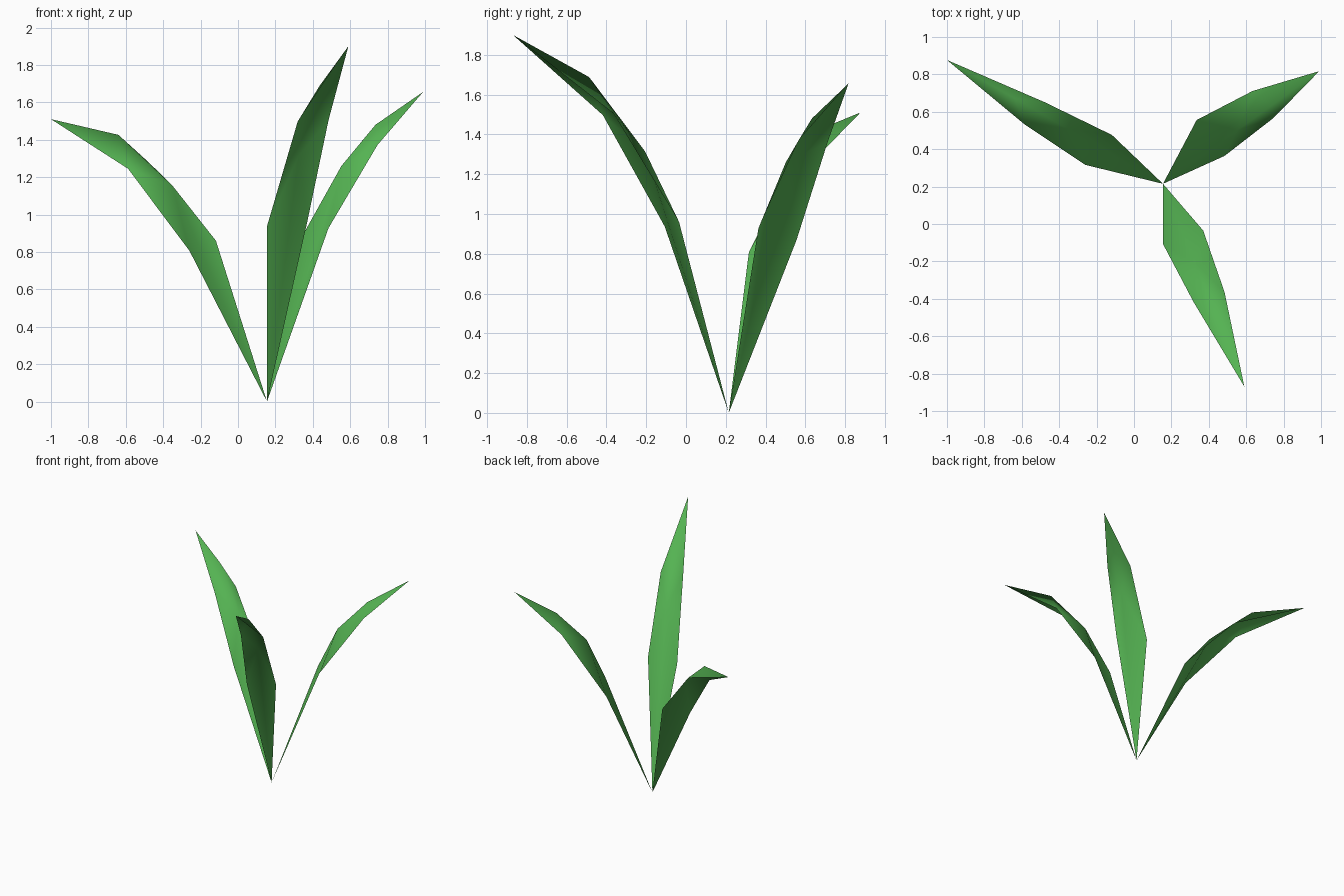
import bpy, bmesh

if "Cube" in bpy.data.objects:
    bpy.data.objects.remove(bpy.data.objects["Cube"])

green = bpy.data.materials.new("leaf green")
green.diffuse_color = (0.09, 0.45, 0.085, 1)
green.use_nodes = True
green.node_tree.nodes["Principled BSDF"].inputs["Base Color"].default_value = green.diffuse_color

BASE = (0.155, 0.215, 0.0)

# Each leaf: left edge pair, right edge pair, two midrib points, tip
LEAVES = {
    "front_leaf": [(0.37, -0.035, 0.96), (0.484, -0.364, 1.505),
                   (0.155, -0.107, 0.937), (0.319, -0.418, 1.497),
                   (0.325, -0.206, 1.315), (0.436, -0.487, 1.688),
                   (0.59, -0.87, 1.90)],
    "right_leaf": [(0.335, 0.556, 0.87), (0.634, 0.711, 1.358),
                   (0.484, 0.364, 0.928), (0.746, 0.567, 1.372),
                   (0.553, 0.502, 1.26), (0.735, 0.633, 1.48),
                   (0.99, 0.817, 1.656)],
    "left_leaf": [(-0.26, 0.316, 0.807), (-0.588, 0.535, 1.245),
                  (-0.118, 0.476, 0.86), (-0.475, 0.65, 1.277),
                  (-0.35, 0.506, 1.154), (-0.639, 0.672, 1.426),
                  (-1.0, 0.877, 1.51)],
}


def leaf(name, points):
    """Folded blade: a midrib with a strip of triangles on each side."""
    bm = bmesh.new()
    base = bm.verts.new(BASE)
    l1, l2, r1, r2, m1, m2, tip = [bm.verts.new(p) for p in points]
    for e1, e2 in ((l1, l2), (r1, r2)):
        for tri in ((base, e1, m1), (e1, e2, m1), (m1, e2, m2), (m2, e2, tip)):
            f = bm.faces.new(tri)
            f.smooth = True
            f.normal_update()
            if f.normal.z < 0:          # upper side faces up
                f.normal_flip()
    mesh = bpy.data.meshes.new(name)
    bm.to_mesh(mesh)
    bm.free()
    mesh.materials.append(green)
    bpy.context.collection.objects.link(bpy.data.objects.new(name, mesh))


for name, points in LEAVES.items():
    leaf(name, points)
